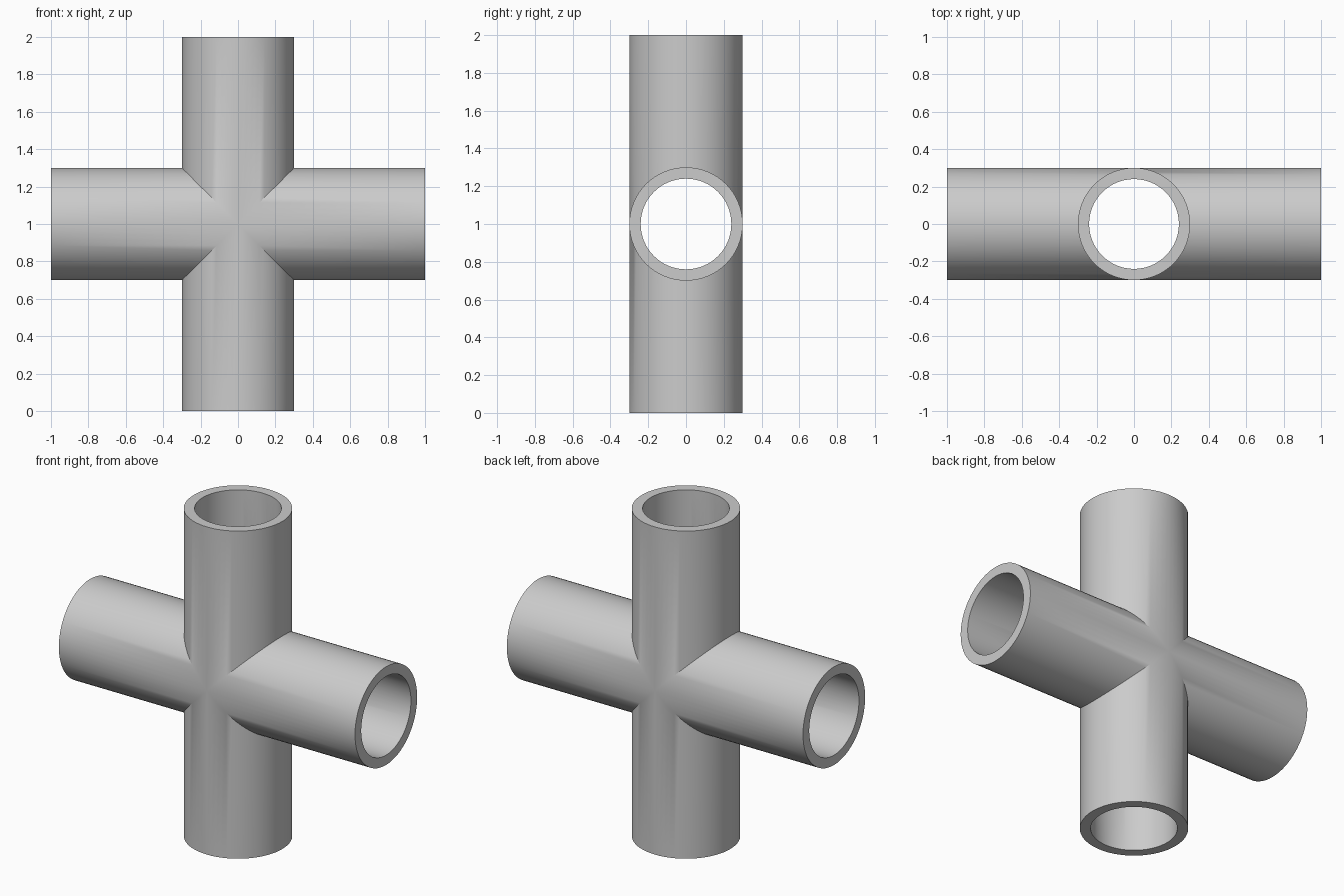
import bpy, bmesh, math
from mathutils import Vector

cube = bpy.data.objects.get("Cube")
if cube:
    bpy.data.objects.remove(cube)

OUTER, INNER, REACH, SEGMENTS = 0.3, 0.24, 1.0, 64
CENTRE = Vector((0, 0, 1))
ACROSS_Y = Vector((0, 1, 0))

grey = bpy.data.materials.new("pipe_grey")
grey.use_nodes = True
colour = (0.6, 0.6, 0.6, 1)
grey.diffuse_color = colour
grey.node_tree.nodes["Principled BSDF"].inputs["Base Color"].default_value = colour

bm = bmesh.new()


def add_arm_wall(axis, radius):
    """Tube wall from the open end to the mitred joint; returns the end ring."""
    side = axis.cross(ACROSS_Y)
    end, joint = [], []
    for i in range(SEGMENTS):
        angle = math.tau * i / SEGMENTS
        u, v = radius * math.cos(angle), radius * math.sin(angle)
        rim = CENTRE + side * u + ACROSS_Y * v
        end.append(bm.verts.new(rim + axis * REACH))
        joint.append(bm.verts.new(rim + axis * abs(u)))
    bridge(end, joint)
    return end


def bridge(ring_a, ring_b):
    for i in range(SEGMENTS):
        j = (i + 1) % SEGMENTS
        bm.faces.new((ring_a[i], ring_a[j], ring_b[j], ring_b[i]))


# Four hollow arms meeting in mitred joints
for direction in ((1, 0, 0), (-1, 0, 0), (0, 0, 1), (0, 0, -1)):
    axis = Vector(direction)
    bridge(add_arm_wall(axis, OUTER), add_arm_wall(axis, INNER))

# Weld the joints into one closed shell
bmesh.ops.remove_doubles(bm, verts=bm.verts, dist=0.0001)
bmesh.ops.recalc_face_normals(bm, faces=bm.faces)

mesh = bpy.data.meshes.new("cross_pipe")
bm.to_mesh(mesh)
bm.free()
mesh.materials.append(grey)
pipe = bpy.data.objects.new("cross_pipe", mesh)
bpy.context.collection.objects.link(pipe)

# Smooth walls, sharp rims and seams
bpy.ops.object.select_all(action="DESELECT")
pipe.select_set(True)
bpy.context.view_layer.objects.active = pipe
bpy.ops.object.shade_smooth_by_angle(angle=math.radians(30))
